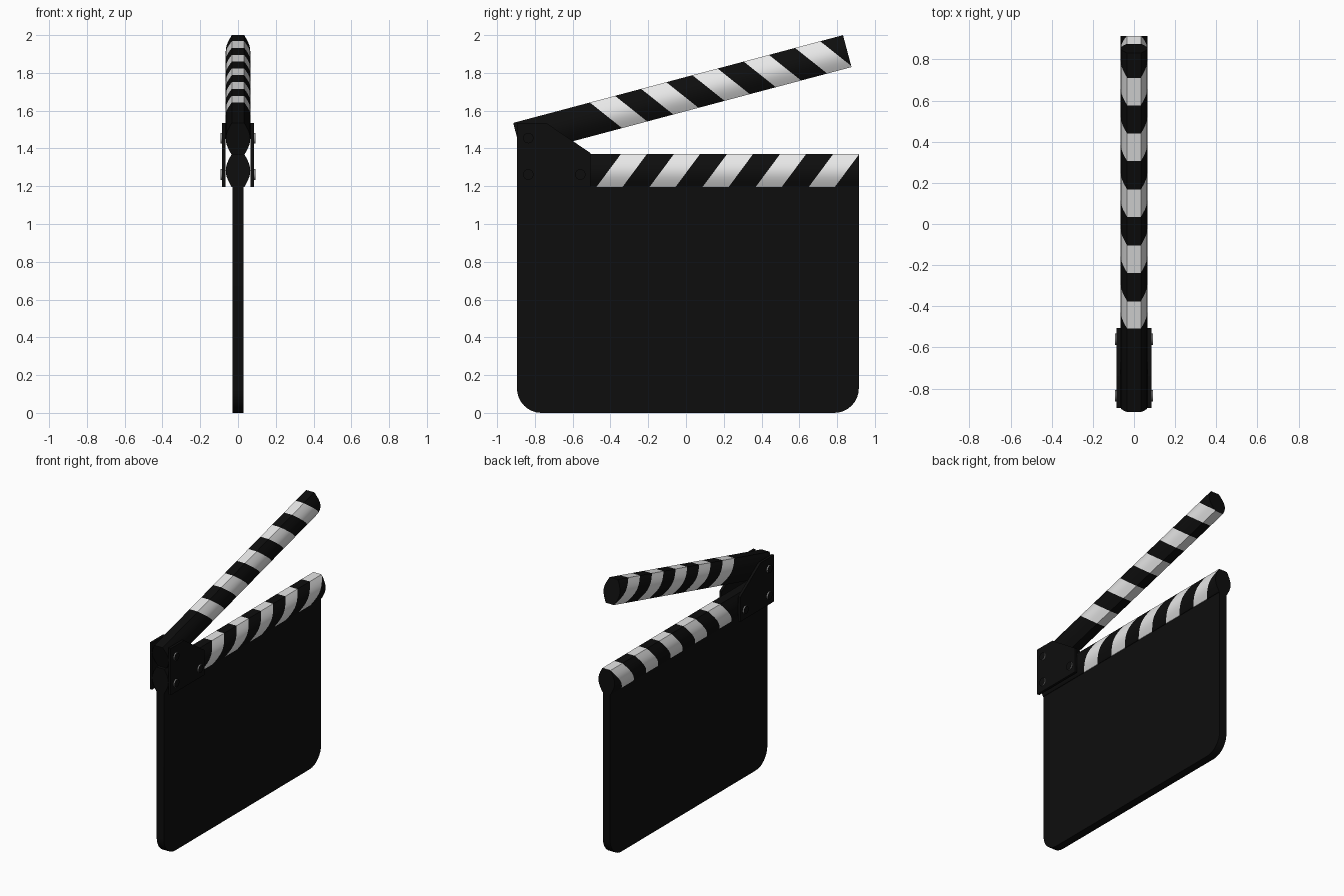
import bpy, bmesh, math
from mathutils import Vector

if "Cube" in bpy.data.objects:
    bpy.data.objects.remove(bpy.data.objects["Cube"])


def material(name, rgb):
    m = bpy.data.materials.new(name)
    m.diffuse_color = (*rgb, 1)
    m.use_nodes = True
    m.node_tree.nodes["Principled BSDF"].inputs["Base Color"].default_value = m.diffuse_color
    return m


BLACK = material("black", (0.004, 0.004, 0.004))
WHITE = material("white", (0.8, 0.8, 0.8))
GREY = material("grey", (0.3, 0.3, 0.3))


def finish(bm, name, mats, smooth=True):
    bmesh.ops.recalc_face_normals(bm, faces=bm.faces)
    me = bpy.data.meshes.new(name)
    bm.to_mesh(me)
    bm.free()
    ob = bpy.data.objects.new(name, me)
    bpy.context.collection.objects.link(ob)
    for m in mats:
        me.materials.append(m)
    if smooth:
        bpy.ops.object.select_all(action='DESELECT')
        ob.select_set(True)
        bpy.context.view_layer.objects.active = ob
        bpy.ops.object.shade_smooth_by_angle(angle=math.radians(30))
    return ob


def extrude(points, offset):
    """Closed profile swept along an offset vector."""
    bm = bmesh.new()
    face = bm.faces.new([bm.verts.new(p) for p in points])
    r = bmesh.ops.extrude_face_region(bm, geom=[face])
    verts = [v for v in r['geom'] if isinstance(v, bmesh.types.BMVert)]
    bmesh.ops.translate(bm, verts=verts, vec=offset)
    return bm


# Board with rounded bottom corners
Y0, Y1, TOP, R = -0.895, 0.915, 1.197, 0.13
pts = [(Y1, TOP), (Y0, TOP)]
for cy, a0 in ((Y0 + R, 180), (Y1 - R, 270)):
    for i in range(9):
        a = math.radians(a0 + i * 90 / 8)
        pts.append((cy + R * math.cos(a), R + R * math.sin(a)))
finish(extrude([(-0.029, y, z) for y, z in pts], (0.058, 0, 0)), "board", [BLACK])

# Striped sticks: barrel-shaped section, cut along slanted stripe edges
H, START, PERIOD, WIDTH, LEAN = 0.175, 0.42, 0.281, 0.138, 0.13


def stick(name, length, up):
    n = 10
    side = [(0.033 + 0.032 * math.sin(math.pi * i / n), H * i / n) for i in range(n + 1)]
    ring = side + [(-x, z) for x, z in reversed(side)]
    bm = extrude([(x, 0, z) for x, z in ring], (0, length, 0))
    base = START if up else START + LEAN
    slope = (LEAN if up else -LEAN) / H
    for k in range(5):
        for edge in (0, WIDTH):
            bmesh.ops.bisect_plane(
                bm, geom=bm.verts[:] + bm.edges[:] + bm.faces[:], dist=1e-5,
                plane_co=(0, base + k * PERIOD + edge, 0),
                plane_no=Vector((0, 1, -slope)).normalized())
    bm.normal_update()
    for f in bm.faces:
        c = f.calc_center_median()
        s = c.y - slope * c.z - base
        striped = s > 0 and s % PERIOD < WIDTH and s < 5 * PERIOD
        f.material_index = int(striped and abs(f.normal.y) < 0.9)
    return finish(bm, name, [BLACK, WHITE])


lower = stick("lower_stick", Y1 - Y0, True)
lower.location = (0, Y0, 1.195)
upper = stick("upper_stick", 1.807, False)
upper.location = (0, -0.87, 1.366)
upper.rotation_euler.x = math.radians(14.9)

# Hinge plates and rivets on both sides
plate = [(-0.895, 1.195), (-0.505, 1.195), (-0.505, 1.375), (-0.74, 1.535), (-0.895, 1.535)]
for sx, label in ((1, "right"), (-1, "left")):
    finish(extrude([(sx * 0.066, y, z) for y, z in plate], (sx * 0.018, 0, 0)),
           "hinge_plate_" + label, [BLACK], False)
    for i, (y, z) in enumerate(((-0.835, 1.455), (-0.835, 1.262), (-0.56, 1.262))):
        circle = [(sx * 0.08, y + 0.028 * math.cos(a), z + 0.028 * math.sin(a))
                  for a in (math.tau * j / 16 for j in range(16))]
        bm = extrude(circle, (sx * 0.013, 0, 0))
        bm.normal_update()
        for f in bm.faces:
            f.material_index = int(len(f.verts) == 4)  # grey rim, black cap
        finish(bm, f"rivet_{label}_{i + 1}", [BLACK, GREY])
